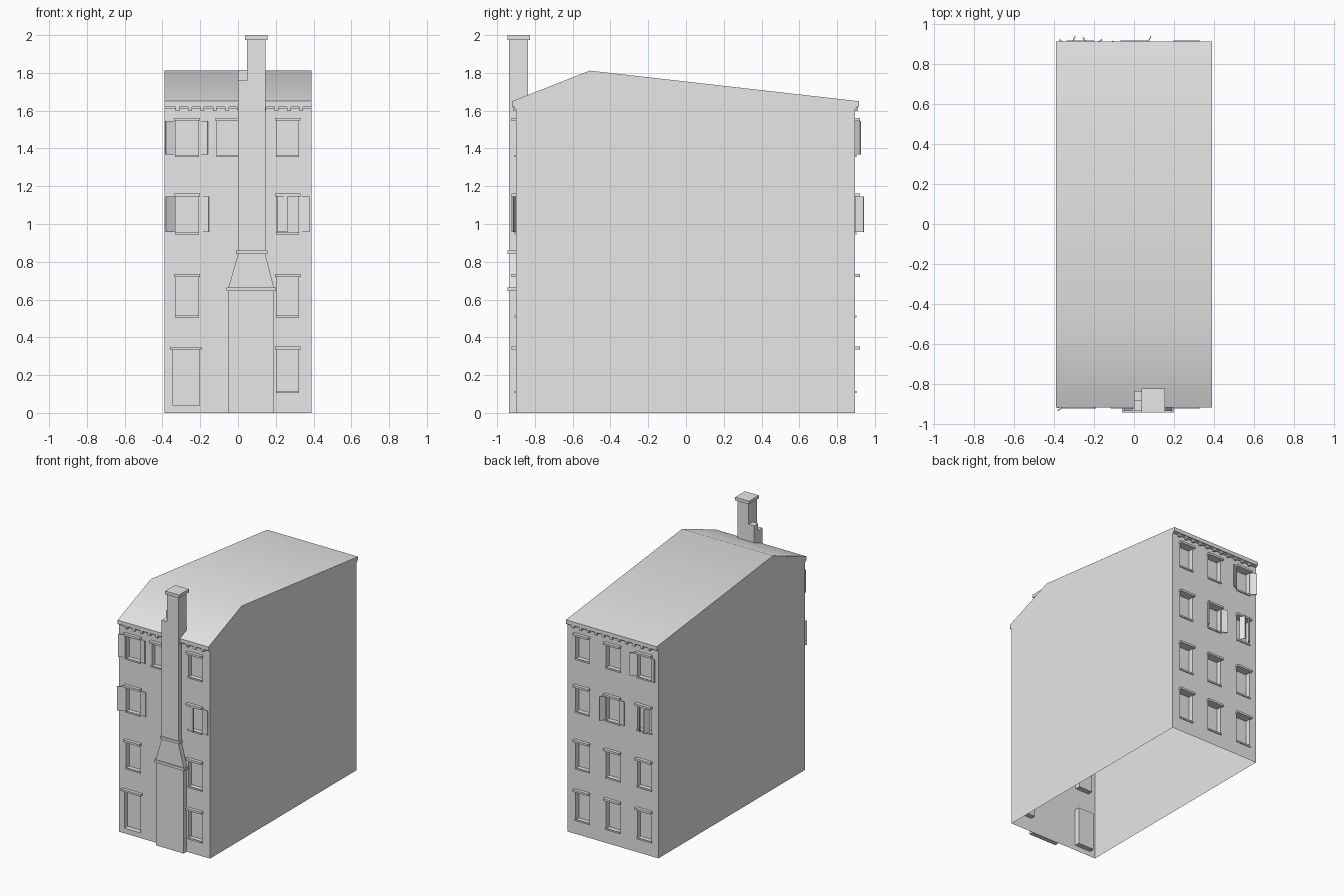
import bpy, bmesh, math

cube = bpy.data.objects.get("Cube")
if cube:
    bpy.data.objects.remove(cube, do_unlink=True)

grey = bpy.data.materials.new("plain_grey")
grey.use_nodes = True
grey.diffuse_color = (0.8, 0.8, 0.8, 1)
grey.node_tree.nodes["Principled BSDF"].inputs["Base Color"].default_value = (0.8, 0.8, 0.8, 1)

W = 0.39                      # half width
FRONT, BACK = -0.90, 0.895    # wall planes
EAVE, DEPTH = 1.62, 0.04      # wall top, window recess


def finish(name, bm, solid=True):
    if solid:
        bmesh.ops.recalc_face_normals(bm, faces=bm.faces)
    mesh = bpy.data.meshes.new(name)
    bm.to_mesh(mesh)
    bm.free()
    mesh.materials.append(grey)
    obj = bpy.data.objects.new(name, mesh)
    bpy.context.collection.objects.link(obj)
    return obj


def face(bm, pts):
    return bm.faces.new([bm.verts.new(p) for p in pts])


def loft(name, sections):
    """Closed solid through horizontal outlines given as (points, z)."""
    bm = bmesh.new()
    rings = [[bm.verts.new((x, y, z)) for x, y in pts] for pts, z in sections]
    for a, b in zip(rings, rings[1:]):
        for i in range(len(a)):
            j = (i + 1) % len(a)
            bm.faces.new((a[i], a[j], b[j], b[i]))
    bm.faces.new(rings[0])
    bm.faces.new(rings[-1])
    return finish(name, bm)


def rect(x0, x1, y0, y1):
    return [(x0, y0), (x1, y0), (x1, y1), (x0, y1)]


def box(name, x0, x1, y0, y1, z0, z1):
    return loft(name, [(rect(x0, x1, y0, y1), z0), (rect(x0, x1, y0, y1), z1)])


def wall(name, y, side, openings):
    """Wall sheet with recessed openings; side is -1 for front, 1 for back."""
    bm = bmesh.new()
    turn = (lambda p: p) if side < 0 else (lambda p: p[::-1])
    xs = sorted({-W, W, *(v for o in openings for v in o[:2])})
    zs = sorted({0, EAVE, *(v for o in openings for v in o[2:])})

    def corners(x0, x1, z0, z1, yy):
        return [(x0, yy, z0), (x1, yy, z0), (x1, yy, z1), (x0, yy, z1)]

    for x0, x1 in zip(xs, xs[1:]):
        for z0, z1 in zip(zs, zs[1:]):
            cx, cz = (x0 + x1) / 2, (z0 + z1) / 2
            if not any(a < cx < b and c < cz < d for a, b, c, d in openings):
                face(bm, turn(corners(x0, x1, z0, z1, y)))
    for o in openings:
        outer, inner = corners(*o, y), corners(*o, y - side * DEPTH)
        face(bm, turn(inner))
        for i in range(4):
            j = (i + 1) % 4
            face(bm, turn([outer[i], outer[j], inner[j], inner[i]]))
    bmesh.ops.remove_doubles(bm, verts=bm.verts, dist=1e-5)
    finish(name, bm, solid=False)


def ledge(name, x0, x1, y, side, out, z0, z1):
    box(name, x0, x1, *sorted((y, y + side * out)), z0, z1)


def shutter(name, hinge, tip, z0, z1):
    dx, dy = tip[0] - hinge[0], tip[1] - hinge[1]
    k = 0.003 / math.hypot(dx, dy)
    nx, ny = -dy * k, dx * k
    pts = [(hinge[0] - nx, hinge[1] - ny), (tip[0] - nx, tip[1] - ny),
           (tip[0] + nx, tip[1] + ny), (hinge[0] + nx, hinge[1] + ny)]
    loft(name, [(pts, z0), (pts, z1)])


# Walls and windows
ROWS = [(1.36, 1.545), (0.95, 1.145), (0.51, 0.72), (0.11, 0.335)]
LEFT, RIGHT = (-0.33, -0.21), (0.205, 0.32)
door = (-0.345, -0.205, 0.04, 0.335)
front_windows = [(*c, *r) for c in (LEFT, RIGHT) for r in ROWS if (c, r) != (LEFT, ROWS[3])]
front_windows.append((-0.11, 0.005, *ROWS[0]))
back_windows = [(*c, *r) for c in (LEFT, (-0.06, 0.06), RIGHT) for r in ROWS]

wall("front_wall", FRONT, -1, front_windows + [door])
wall("back_wall", BACK, 1, back_windows)
for label, y, side, wins in (("front", FRONT, -1, front_windows), ("back", BACK, 1, back_windows)):
    for x0, x1, z0, z1 in wins:
        ledge(label + "_window_lintel", x0 - 0.008, x1 + 0.01, y, side, 0.025, z1, z1 + 0.016)
        ledge(label + "_window_sill", x0 - 0.004, x1 + 0.004, y, side, 0.008, z0 - 0.006, z0 + 0.006)
ledge("door_lintel", -0.36, -0.19, FRONT, -1, 0.025, 0.335, 0.35)

# Side walls
bm = bmesh.new()
for x in (-W, W):
    pts = [(x, FRONT, 0), (x, BACK, 0), (x, BACK, EAVE), (x, FRONT, EAVE)]
    face(bm, pts if x > 0 else pts[::-1])
finish("side_walls", bm, solid=False)

# Roof with short eaves and flush gables
profile = [(BACK, EAVE), (0.915, EAVE), (0.915, 1.65), (-0.51, 1.812),
           (-0.92, 1.65), (-0.92, EAVE), (FRONT, EAVE)]
bm = bmesh.new()
ends = [[bm.verts.new((x, y, z)) for y, z in profile] for x in (-W, W)]
for i in range(len(profile) - 1):
    bm.faces.new((ends[0][i], ends[0][i + 1], ends[1][i + 1], ends[1][i]))
bm.faces.new(ends[0][::-1])
bm.faces.new(ends[1])
roof = finish("roof", bm, solid=False)
bpy.ops.object.select_all(action="DESELECT")
roof.select_set(True)
bpy.context.view_layer.objects.active = roof
bpy.ops.object.shade_smooth_by_angle(angle=math.radians(35))

# Cornice band and corbels
for label, y, side in (("front", FRONT, -1), ("back", BACK, 1)):
    ledge(label + "_cornice_band", -W, W, y, side, 0.008, 1.61, EAVE)
    for i in range(11):
        x = -0.32 + i * 0.0655
        ledge(label + "_corbel", x - 0.01, x + 0.01, y, side, 0.016, 1.597, EAVE)

# Chimney
box("chimney_breast", -0.05, 0.19, -0.937, FRONT, 0, 0.645)
box("lower_chimney_moulding", -0.06, 0.20, -0.945, FRONT, 0.645, 0.665)
loft("chimney_shoulder", [(rect(-0.05, 0.19, -0.937, FRONT), 0.665),
                          (rect(0, 0.145, -0.937, FRONT), 0.84)])
box("upper_chimney_moulding", -0.01, 0.155, -0.945, FRONT, 0.84, 0.86)
box("chimney_shaft", 0, 0.145, -0.937, FRONT, 0.86, EAVE)
box("chimney_stack", 0.047, 0.145, -0.937, -0.836, EAVE, 1.975)
box("chimney_front_step", 0, 0.047, -0.937, -0.885, EAVE, 1.76)
box("chimney_rear_step", 0, 0.047, -0.885, -0.836, EAVE, 1.815)
box("chimney_cap", 0.037, 0.155, -0.945, -0.825, 1.975, 2.0)

# Shutters: row, hinge x, tip x, distance of the tip from the wall
for label, y, side, items in (
    ("front", FRONT, -1, [(0, -0.335, -0.383, 0.02), (0, -0.205, -0.16, 0.012),
                          (1, -0.335, -0.383, 0.035), (1, -0.205, -0.155, 0.008),
                          (1, 0.21, 0.262, 0.02), (1, 0.325, 0.378, 0.01)]),
    ("back", BACK, 1, [(0, -0.335, -0.375, 0.028), (0, -0.205, -0.16, 0.028),
                       (1, -0.315, -0.295, 0.045), (1, -0.235, -0.255, 0.04),
                       (1, 0.063, 0.085, 0.045), (1, -0.063, -0.11, 0.02)]),
):
    for row, hinge, tip, out in items:
        z0, z1 = ROWS[row]
        shutter(label + "_shutter", (hinge, y + side * 0.003), (tip, y + side * out), z0 + 0.008, z1)
